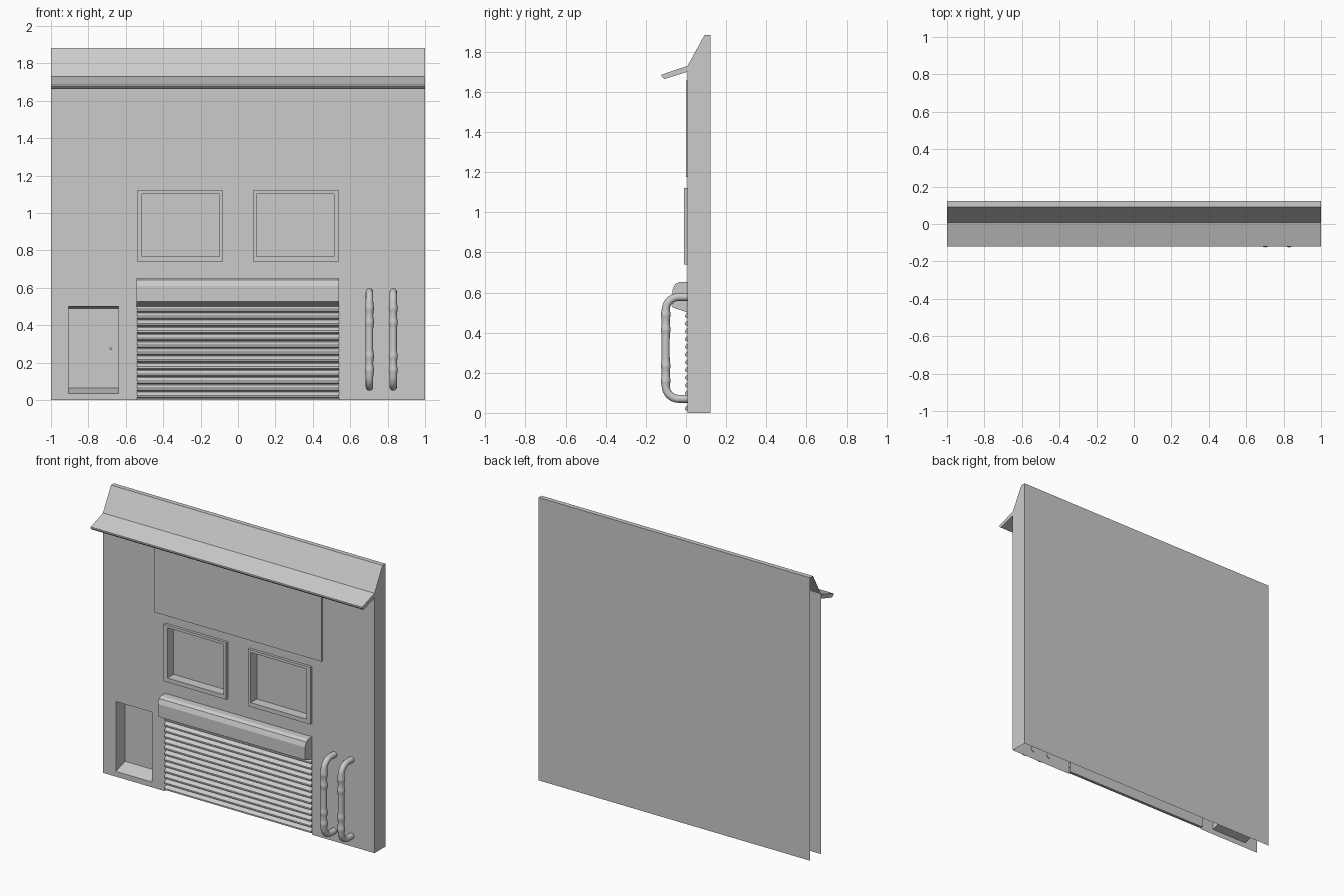
import bpy, bmesh, math

if "Cube" in bpy.data.objects:
    bpy.data.objects.remove(bpy.data.objects["Cube"])

FRONT, BACK = 0.008, 0.123   # wall planes in y


def make(name, verts, faces):
    me = bpy.data.meshes.new(name)
    me.from_pydata(verts, [], faces)
    bm = bmesh.new()
    bm.from_mesh(me)
    bmesh.ops.remove_doubles(bm, verts=bm.verts, dist=1e-5)
    bm.to_mesh(me)
    bm.free()
    ob = bpy.data.objects.new(name, me)
    bpy.context.collection.objects.link(ob)
    return ob


def extrude_x(name, profile, x0, x1):
    """Closed solid from a (y, z) profile swept along x."""
    n = len(profile)
    verts = [(x, y, z) for x in (x0, x1) for y, z in profile]
    faces = [(i, (i + 1) % n, n + (i + 1) % n, n + i) for i in range(n)]
    faces += [tuple(range(n)), tuple(range(n, 2 * n))]
    ob = make(name, verts, faces)
    bm = bmesh.new()
    bm.from_mesh(ob.data)
    bmesh.ops.recalc_face_normals(bm, faces=bm.faces)
    bm.to_mesh(ob.data)
    bm.free()
    return ob


def recess(name, rings):
    """Loft of rectangles (x0, x1, z0, z1, y), closed by the last one."""
    verts, faces = [], []
    for x0, x1, z0, z1, y in rings:
        verts += [(x0, y, z0), (x1, y, z0), (x1, y, z1), (x0, y, z1)]
    for r in range(len(rings) - 1):
        for i in range(4):
            a, b = r * 4 + i, r * 4 + (i + 1) % 4
            faces.append((a, b, b + 4, a + 4))
    k = 4 * (len(rings) - 1)
    faces.append((k, k + 1, k + 2, k + 3))
    return make(name, verts, faces)


# wall shell: front grid with openings, sloped parapet, back, right end
DOOR = (-0.905, -0.64, 0.035, 0.5)
WINS = [(-0.54, -0.08, 0.74, 1.12), (0.08, 0.54, 0.74, 1.12)]
SHUTTER = (-0.54, 0.54, 0.0, 0.5)
holes = [DOOR, SHUTTER] + WINS
xs = sorted({-1, 1} | {v for h in holes for v in h[:2]})
zs = sorted({0, 1.73} | {v for h in holes for v in h[2:]})
verts, faces = [], []


def quad(*pts):
    faces.append(tuple(range(len(verts), len(verts) + len(pts))))
    verts.extend(pts)


for xa, xb in zip(xs, xs[1:]):
    for za, zb in zip(zs, zs[1:]):
        cx, cz = (xa + xb) / 2, (za + zb) / 2
        if not any(h[0] < cx < h[1] and h[2] < cz < h[3] for h in holes):
            quad((xa, FRONT, za), (xb, FRONT, za), (xb, FRONT, zb), (xa, FRONT, zb))
shell = [(FRONT, 1.73), (0.092, 1.883), (BACK, 1.883), (BACK, 0)]
for (ya, za), (yb, zb) in zip(shell, shell[1:]):
    quad((-1, ya, za), (1, ya, za), (1, yb, zb), (-1, yb, zb))
quad(*[(1, y, z) for y, z in reversed([(FRONT, 0)] + shell)])
make("wall", verts, faces)

# awning
extrude_x("awning", [(FRONT, 1.73), (-0.121, 1.686), (-0.121, 1.676),
                     (-0.108, 1.664), (FRONT, 1.70)], -1, 1)

# blank sign panel
extrude_x("sign_panel", [(FRONT, 1.175), (0.0, 1.175), (0.0, 1.657), (FRONT, 1.657)],
          -0.615, 0.615)

# framed windows, mirrored
for side, (x0, x1, z0, z1) in zip(("left", "right"), WINS):
    a, b = (0.027, 0.02) if side == "left" else (0.02, 0.027)
    inner = (x0 + a, x1 - b, z0 + 0.028, z1 - 0.018)
    recess("window_" + side, [(x0, x1, z0, z1, FRONT), (x0, x1, z0, z1, -0.01),
                              inner + (-0.01,), inner + (0.055,)])

# door recess with sloping sill, and knob
x0, x1, z0, z1 = DOOR
recess("door", [DOOR + (FRONT,), (x0, x1, 0.065, 0.49, 0.105)])
bpy.ops.mesh.primitive_cylinder_add(vertices=12, radius=0.008, depth=0.02,
                                    location=(-0.68, 0.097, 0.275),
                                    rotation=(math.pi / 2, 0, 0))
bpy.context.object.name = "door_knob"

# roller shutter: corrugated slats
N, base, top = 13, 0.008, 0.508
p = (top - base) / N
slats = [(0.025, top), (0.025, base)]
for i in range(N):
    z = base + i * p
    slats += [(0.014, z), (-0.005, z + 0.2 * p), (-0.005, z + 0.45 * p), (0.014, z + 0.9 * p)]
extrude_x("shutter_slats", slats, -0.54, 0.54)

# shutter hood
extrude_x("shutter_hood", [(FRONT + 0.01, 0.652), (-0.035, 0.652), (-0.055, 0.641), (-0.068, 0.61),
                           (-0.068, 0.526), (FRONT + 0.01, 0.497)], -0.543, 0.541)


# pull handles: bent tubes with swollen collars
def handle(name, x):
    R, yf, zt, zb = 0.065, -0.101, 0.578, 0.07
    path = [(0.012, zt)]
    for i in range(9):
        t = math.pi / 2 * i / 8
        path.append((yf + R - R * math.sin(t), zt - R + R * math.cos(t)))
    path += [(yf, zt - R - (zt - zb - 2 * R) * i / 40) for i in range(1, 40)]
    for i in range(9):
        t = math.pi / 2 * i / 8
        path.append((yf + R - R * math.cos(t), zb + R - R * math.sin(t)))
    path.append((0.012, zb))
    cu = bpy.data.curves.new(name, "CURVE")
    cu.dimensions = "3D"
    cu.bevel_depth = 0.02
    cu.bevel_resolution = 4
    cu.use_fill_caps = True
    sp = cu.splines.new("POLY")
    sp.points.add(len(path) - 1)
    for pt, (y, z) in zip(sp.points, path):
        pt.co = (x, y, z, 1)
        swell = sum(math.exp(-((z - c) / 0.016) ** 2) for c in (0.49, 0.415, 0.235, 0.16))
        pt.radius = 1 + 0.22 * swell if y < -0.09 else 1
    ob = bpy.data.objects.new(name, cu)
    bpy.context.collection.objects.link(ob)
    bpy.ops.object.select_all(action="DESELECT")
    ob.select_set(True)
    bpy.context.view_layer.objects.active = ob
    bpy.ops.object.convert(target="MESH")
    bpy.ops.object.shade_smooth_by_angle(angle=math.radians(40))


handle("handle_left", 0.703)
handle("handle_right", 0.83)
